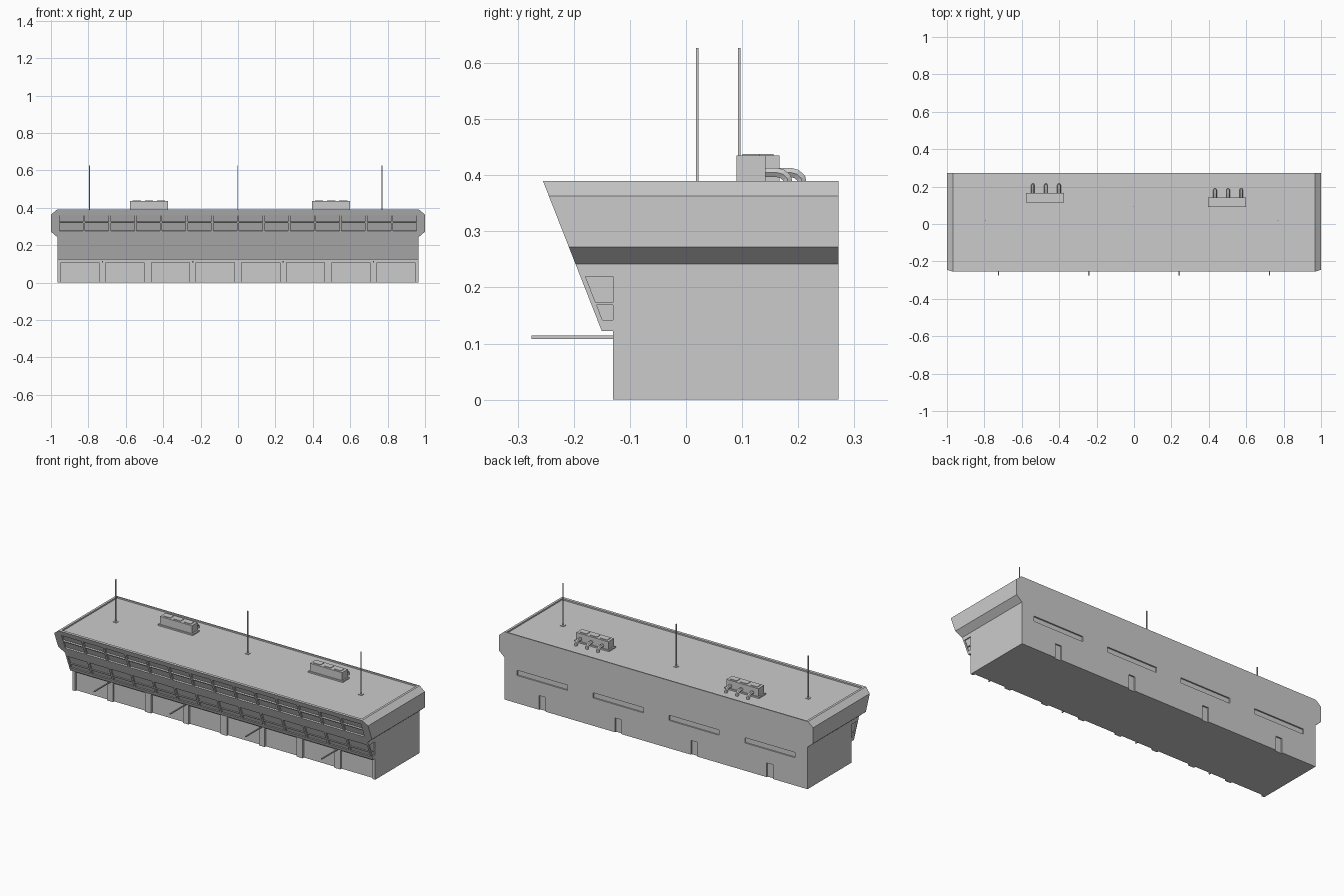
import bpy, bmesh

if "Cube" in bpy.data.objects:
    bpy.data.objects.remove(bpy.data.objects["Cube"])

SLOPE = 0.392


def front_y(z):
    """y of the leaning front wall at height z"""
    return -0.15 - SLOPE * (z - 0.122)


def new_object(name, bm):
    bmesh.ops.recalc_face_normals(bm, faces=bm.faces)
    mesh = bpy.data.meshes.new(name)
    bm.to_mesh(mesh)
    bm.free()
    ob = bpy.data.objects.new(name, mesh)
    bpy.context.collection.objects.link(ob)
    return ob


def loft(bm, a, b):
    """closed solid between two matching outlines"""
    va, vb = [bm.verts.new(p) for p in a], [bm.verts.new(p) for p in b]
    n = len(va)
    bm.faces.new(va)
    bm.faces.new(vb[::-1])
    for i in range(n):
        bm.faces.new((va[i], vb[i], vb[(i + 1) % n], va[(i + 1) % n]))


def prism(bm, yz, x0, x1):
    loft(bm, [(x0, y, z) for y, z in yz], [(x1, y, z) for y, z in yz])


def box(bm, x0, x1, y0, y1, z0, z1):
    prism(bm, [(y0, z0), (y1, z0), (y1, z1), (y0, z1)], x0, x1)


def cut(target, bm):
    cutter = new_object("cutter", bm)
    cutter.hide_render = True
    mod = target.modifiers.new("cut", "BOOLEAN")
    mod.operation, mod.solver, mod.object = "DIFFERENCE", "EXACT", cutter
    bpy.context.view_layer.objects.active = target
    bpy.ops.object.modifier_apply(modifier=mod.name)
    bpy.data.objects.remove(cutter)


# upper storeys: leaning front, bulging chamfered ends
half = [(0.965, 0.122), (0.965, 0.242), (1.0, 0.272), (1.0, 0.363), (0.968, 0.39)]
outline = half + [(-x, z) for x, z in reversed(half)]
bm = bmesh.new()
loft(bm, [(x, front_y(z), z) for x, z in outline], [(x, 0.272, z) for x, z in outline])
upper = new_object("upper_storeys", bm)

# ground floor
bm = bmesh.new()
box(bm, -0.965, 0.965, -0.13, 0.272, 0, 0.122)
ground = new_object("ground_floor", bm)

MODULES = [-0.725, -0.2417, 0.2417, 0.725]

# sunken roof inside the parapet, and rear strip windows
bm = bmesh.new()
box(bm, -0.955, 0.955, -0.238, 0.265, 0.382, 0.45)
for c in MODULES:
    box(bm, c - 0.16, c + 0.16, 0.264, 0.3, 0.16, 0.19)
cut(upper, bm)

# front window rows
COUNT, D = 14, 0.008
step = 1.92 / COUNT
bm = bmesh.new()
for i in range(COUNT):
    x0 = -0.96 + i * step + 0.006
    for z0, z1 in ((0.275, 0.318), (0.324, 0.36)):
        prism(bm, [(front_y(z0) - 0.03, z0 - 0.011), (front_y(z0) + D, z0 + 0.003),
                   (front_y(z1) + D, z1), (front_y(z1) - 0.03, z1)], x0, x0 + step - 0.012)
    for z0, z1 in ((0.142, 0.169), (0.173, 0.219)):
        prism(bm, [(front_y(z0) - 0.03, z0), (front_y(z0) + D, z0),
                   (front_y(z1) + D, z1), (front_y(z1) - 0.03, z1)],
              x0, x0 + step - 0.012)
cut(upper, bm)

# small end windows behind the front wall
bm = bmesh.new()
for s in (-1, 1):
    for z0, z1 in ((0.142, 0.169), (0.173, 0.219)):
        prism(bm, [(front_y(z0) + 0.009, z0), (-0.13, z0), (-0.13, z1),
                   (front_y(z1) + 0.009, z1)], s * 0.959, s * 0.99)
cut(upper, bm)

# front bays with piers between, and rear doors
bm = bmesh.new()
for c in MODULES:
    box(bm, c - 0.222, c - 0.018, -0.2, -0.118, -0.1, 0.108)
    box(bm, c + 0.018, c + 0.222, -0.2, -0.118, -0.1, 0.108)
    box(bm, c - 0.02, c + 0.02, 0.264, 0.3, -0.1, 0.082)
cut(ground, bm)

# horizontal poles over the bays
bm = bmesh.new()
for c in MODULES:
    box(bm, c - 0.003, c + 0.003, -0.275, -0.125, 0.108, 0.114)
new_object("front_poles", bm)

# roof antennas on small feet
bm = bmesh.new()
for x, y in ((-0.793, 0.02), (-0.004, 0.095), (0.77, 0.02)):
    box(bm, x - 0.0025, x + 0.0025, y - 0.0025, y + 0.0025, 0.38, 0.627)
    box(bm, x - 0.011, x + 0.011, y - 0.011, y + 0.011, 0.38, 0.385)
new_object("antennas", bm)


def roof_unit(cx, cy):
    """ventilation box with plinth, top vents and three bent ducts"""
    bm = bmesh.new()
    box(bm, cx - 0.11, cx + 0.11, cy - 0.031, cy + 0.031, 0.38, 0.39)
    box(bm, cx - 0.102, cx + 0.102, cy - 0.026, cy + 0.026, 0.388, 0.435)
    for dx in (-0.065, 0, 0.065):
        box(bm, cx + dx - 0.022, cx + dx + 0.022, cy - 0.015, cy + 0.015, 0.43, 0.438)
    new_object("roof_unit", bm)
    for dx in (-0.065, 0.005, 0.075):
        cu = bpy.data.curves.new("duct", "CURVE")
        cu.dimensions = "3D"
        cu.bevel_depth, cu.bevel_resolution, cu.use_fill_caps = 0.0095, 1, True
        sp = cu.splines.new("POLY")
        pts = [(0.02, 0.405), (0.045, 0.405), (0.056, 0.402), (0.064, 0.395), (0.067, 0.38)]
        sp.points.add(len(pts) - 1)
        for p, (y, z) in zip(sp.points, pts):
            p.co = (cx + dx, cy + y, z, 1)
        sp.use_smooth = False
        bpy.context.collection.objects.link(bpy.data.objects.new("duct", cu))


roof_unit(-0.476, 0.141)
roof_unit(0.498, 0.116)
